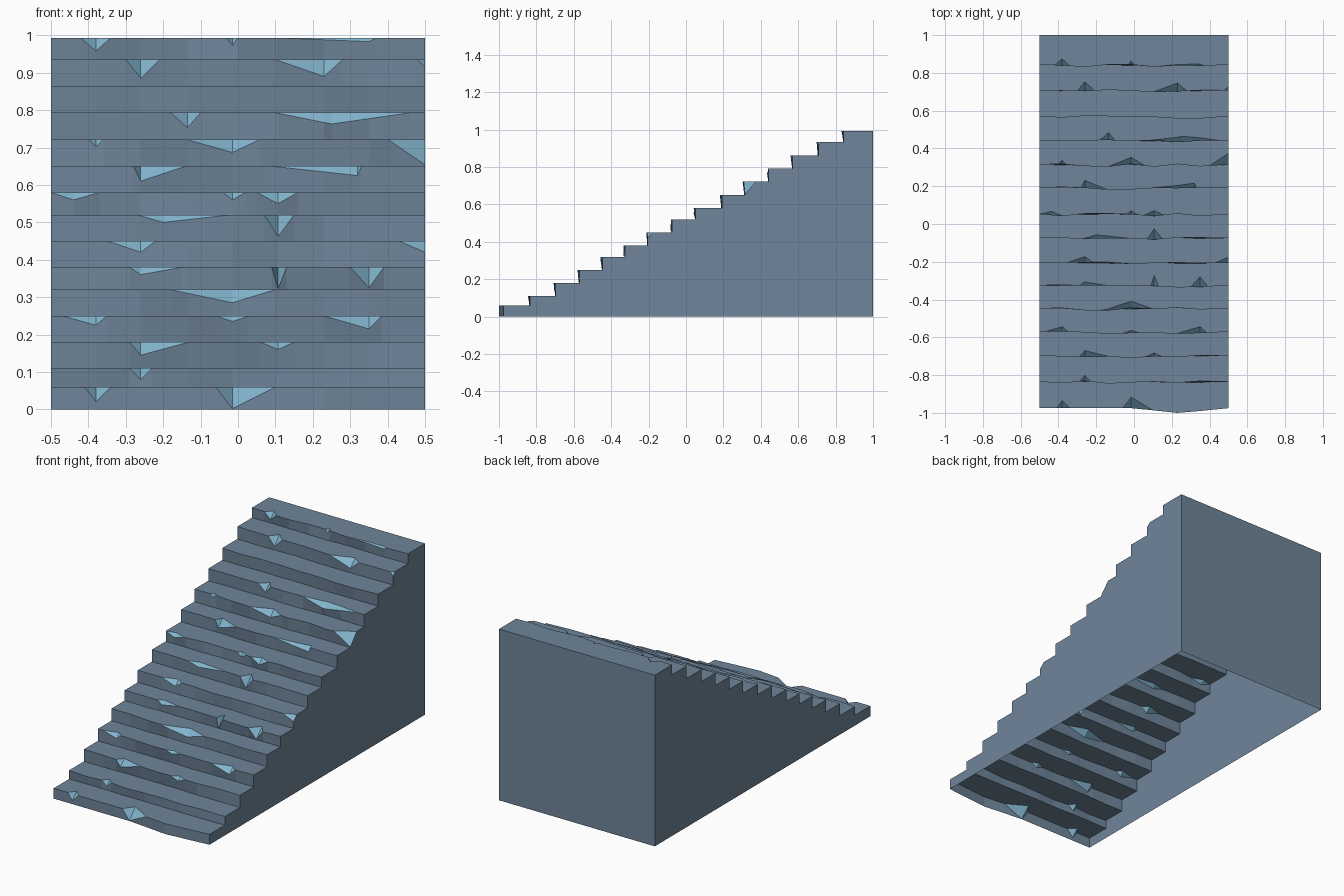
import bpy, bmesh, random

if "Cube" in bpy.data.objects:
    bpy.data.objects.remove(bpy.data.objects["Cube"])

random.seed(4)

def material(name, rgb):
    m = bpy.data.materials.new(name)
    m.diffuse_color = tuple((c / 255) ** 2.2 for c in rgb) + (1,)
    m.use_nodes = True
    m.node_tree.nodes["Principled BSDF"].inputs["Base Color"].default_value = m.diffuse_color
    return m

# Step layout: riser positions and tread heights
RISER_Y = [-.975, -.835, -.697, -.57, -.447, -.325, -.205, -.075, .052,
           .192, .315, .442, .57, .708, .843, 1.0]
TREAD_Z = [.06, .11, .18, .25, .32, .38, .45, .52, .58, .65, .722, .793,
           .863, .935, .993]
COLS = [-.5, -.38, -.26, -.135, -.015, .107, .23, .35, .5]

# Chips on each step: left, centre, right, depth down the riser
CHIPS = [
    [(-.41, -.38, -.34, .04), (-.06, -.015, .1, .058)],
    [(-.29, -.26, -.23, .03)],
    [(-.29, -.26, -.13, .035), (.06, .107, .15, .02)],
    [(-.47, -.38, -.35, .025), (-.06, -.015, .03, .015), (.23, .35, .385, .035)],
    [(-.18, -.015, .1, .035)],
    [(-.29, -.26, -.15, .02), (.09, .107, .13, .058), (.3, .35, .39, .055)],
    [(-.35, -.26, -.22, .03), (.43, .5, .5, .03)],
    [(-.27, -.2, -.02, .02), (.07, .107, .15, .058)],
    [(-.5, -.44, -.37, .02), (-.04, -.015, .02, .02), (.05, .107, .16, .03)],
    [(-.28, -.26, -.14, .04), (.09, .32, .33, .025)],
    [(-.4, -.38, -.36, .02), (-.14, -.015, .06, .035), (.4, .5, .5, .068)],
    [(-.18, -.135, -.1, .04), (.1, .25, .46, .03)],
    [],
    [(-.3, -.26, -.21, .05), (.1, .23, .28, .045), (.48, .5, .5, .02)],
    [(-.42, -.38, -.34, .035), (-.03, -.015, 0, .02), (.11, .35, .37, .01)],
]

def drop(step, x):
    """Depth of the chip at x on this step."""
    for l, c, r, d in CHIPS[step]:
        if l <= x <= r:
            if x <= c:
                return d * ((x - l) / (c - l) if c > l else 1)
            return d * (r - x) / (r - c)
    return 0

def wave(values, x):
    """Piecewise linear offset along the columns."""
    for i in range(len(COLS) - 1):
        a, b = COLS[i], COLS[i + 1]
        if x <= b:
            t = (x - a) / (b - a)
            return values[i] * (1 - t) + values[i + 1] * t
    return values[-1]

def jitter(lo, hi):
    return [0] + [random.uniform(lo, hi) for _ in COLS[1:-1]] + [0]

N = len(TREAD_Z)
base_w = [jitter(-.004, .004) for _ in range(N)] + [[0] * len(COLS)]
nose_w = [jitter(-.012, .004) for _ in range(N)]
base_w[0] = nose_w[0] = [0, 0, 0, 0, 0, -.012, -.025, -.015, 0]  # bowed first step

bm = bmesh.new()
profiles = {-.5: [], .5: []}

def strip(a, b, mat):
    for i in range(len(a) - 1):
        pts = []
        for p in (a[i], a[i + 1], b[i + 1], b[i]):
            if p not in pts:
                pts.append(p)
        if len(pts) > 2:
            f = bm.faces.new([bm.verts.new(p) for p in pts])
            f.material_index = mat

# Worn risers, chip facets and treads
for s in range(N):
    z0 = TREAD_Z[s - 1] if s else 0
    z1, y0, y1 = TREAD_Z[s], RISER_Y[s], RISER_Y[s + 1]
    xs = sorted(set(COLS) | {x for chip in CHIPS[s] for x in chip[:3]})
    base = [(x, y0 + wave(base_w[s], x), z0) for x in xs]
    top = [(x, y0 + wave(nose_w[s], x), z1 - drop(s, x)) for x in xs]
    nose = [(x, y0 + wave(nose_w[s], x) + min(drop(s, x), .06), z1) for x in xs]
    back = [(x, y1 + wave(base_w[s + 1], x), z1) for x in xs]
    strip(base, top, 0)
    strip(top, nose, 1)
    strip(nose, back, 0)
    for side, k in ((-.5, 0), (.5, -1)):
        for p in (base[k], top[k], nose[k]):
            if p not in profiles[side]:
                profiles[side].append(p)

# Side walls and back wall; the underside stays open
for side, pts in profiles.items():
    pts = pts + [(side, 1, TREAD_Z[-1]), (side, 1, 0)]
    if side > 0:
        pts.reverse()
    bm.faces.new([bm.verts.new(p) for p in pts])
h = TREAD_Z[-1]
bm.faces.new([bm.verts.new(p) for p in
              ((.5, 1, 0), (-.5, 1, 0), (-.5, 1, h), (.5, 1, h))])
bmesh.ops.remove_doubles(bm, verts=bm.verts, dist=1e-5)
bm.normal_update()

me = bpy.data.meshes.new("worn_staircase")
bm.to_mesh(me)
bm.free()
me.materials.append(material("slate blue stone", (110, 132, 152)))
me.materials.append(material("pale blue chipped stone", (130, 180, 206)))
ob = bpy.data.objects.new("worn_staircase", me)
bpy.context.collection.objects.link(ob)
